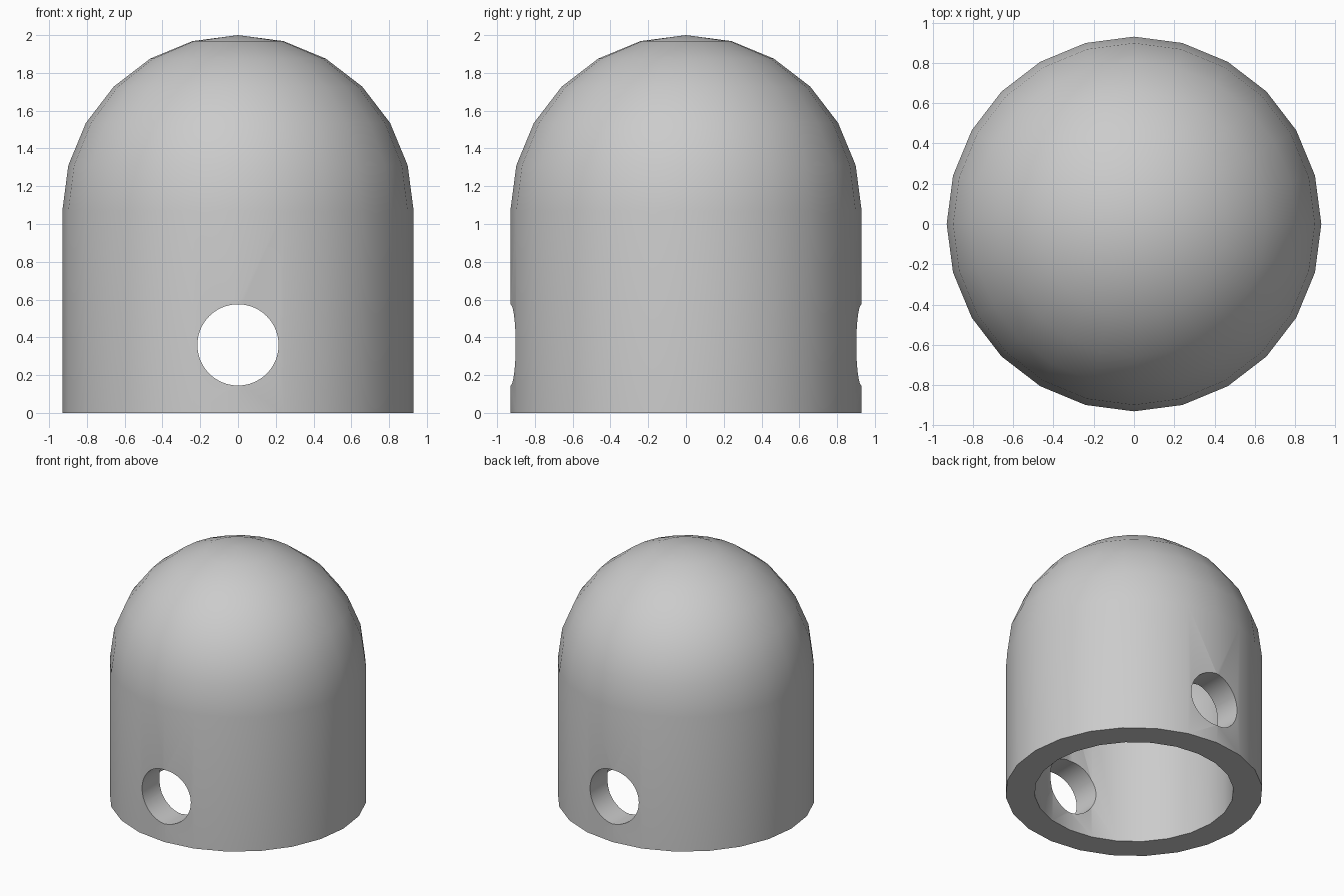
import bpy
import bmesh
from math import sin, cos, pi, radians
from mathutils import Matrix, Vector

SIDES = 24
OUTER, INNER = 0.93, 0.72
SHOULDER = 1.07            # height where the dome begins
HOLE_R, HOLE_Z = 0.215, 0.36

if "Cube" in bpy.data.objects:
    bpy.data.objects.remove(bpy.data.objects["Cube"])

grey = bpy.data.materials.new("mid grey")
grey.use_nodes = True
colour = (0.6, 0.6, 0.6, 1)
grey.diffuse_color = colour
grey.node_tree.nodes["Principled BSDF"].inputs["Base Color"].default_value = colour


def dome_profile(radius):
    """Wall foot, then a quarter circle up to the pole."""
    arc = [(radius * cos(a), SHOULDER + radius * sin(a))
           for a in (i * pi / 12 for i in range(6))]
    return [(radius, 0)] + arc + [(0, SHOULDER + radius)]


def add_object(name, bm):
    mesh = bpy.data.meshes.new(name)
    bm.to_mesh(mesh)
    bm.free()
    mesh.materials.append(grey)
    obj = bpy.data.objects.new(name, mesh)
    bpy.context.collection.objects.link(obj)
    return obj


# Hollow domed shell: one profile from inner pole to outer pole, spun round z
profile = dome_profile(INNER)[::-1] + dome_profile(OUTER)
bm = bmesh.new()
verts = [bm.verts.new((0, -r, z)) for r, z in profile]
edges = [bm.edges.new(pair) for pair in zip(verts, verts[1:])]
bmesh.ops.spin(bm, geom=verts + edges, cent=(0, 0, 0), axis=(0, 0, 1),
               angle=2 * pi, steps=SIDES, use_merge=True)
bmesh.ops.remove_doubles(bm, verts=bm.verts, dist=1e-4)
bmesh.ops.recalc_face_normals(bm, faces=bm.faces)
shell = add_object("domed_cap", bm)

# Round cross hole, front to back
bm = bmesh.new()
bmesh.ops.create_cone(bm, cap_ends=True, segments=64, radius1=HOLE_R,
                      radius2=HOLE_R, depth=3,
                      matrix=Matrix.Translation(Vector((0, 0, HOLE_Z)))
                      @ Matrix.Rotation(pi / 2, 4, 'X'))
cutter = add_object("hole_cutter", bm)
cutter.hide_render = True

cut = shell.modifiers.new("cross hole", 'BOOLEAN')
cut.operation = 'DIFFERENCE'
cut.solver = 'EXACT'
cut.object = cutter

bpy.ops.object.select_all(action='DESELECT')
bpy.context.view_layer.objects.active = shell
shell.select_set(True)
bpy.ops.object.modifier_apply(modifier=cut.name)
bpy.data.objects.remove(cutter)
bpy.ops.object.shade_smooth_by_angle(angle=radians(30))
